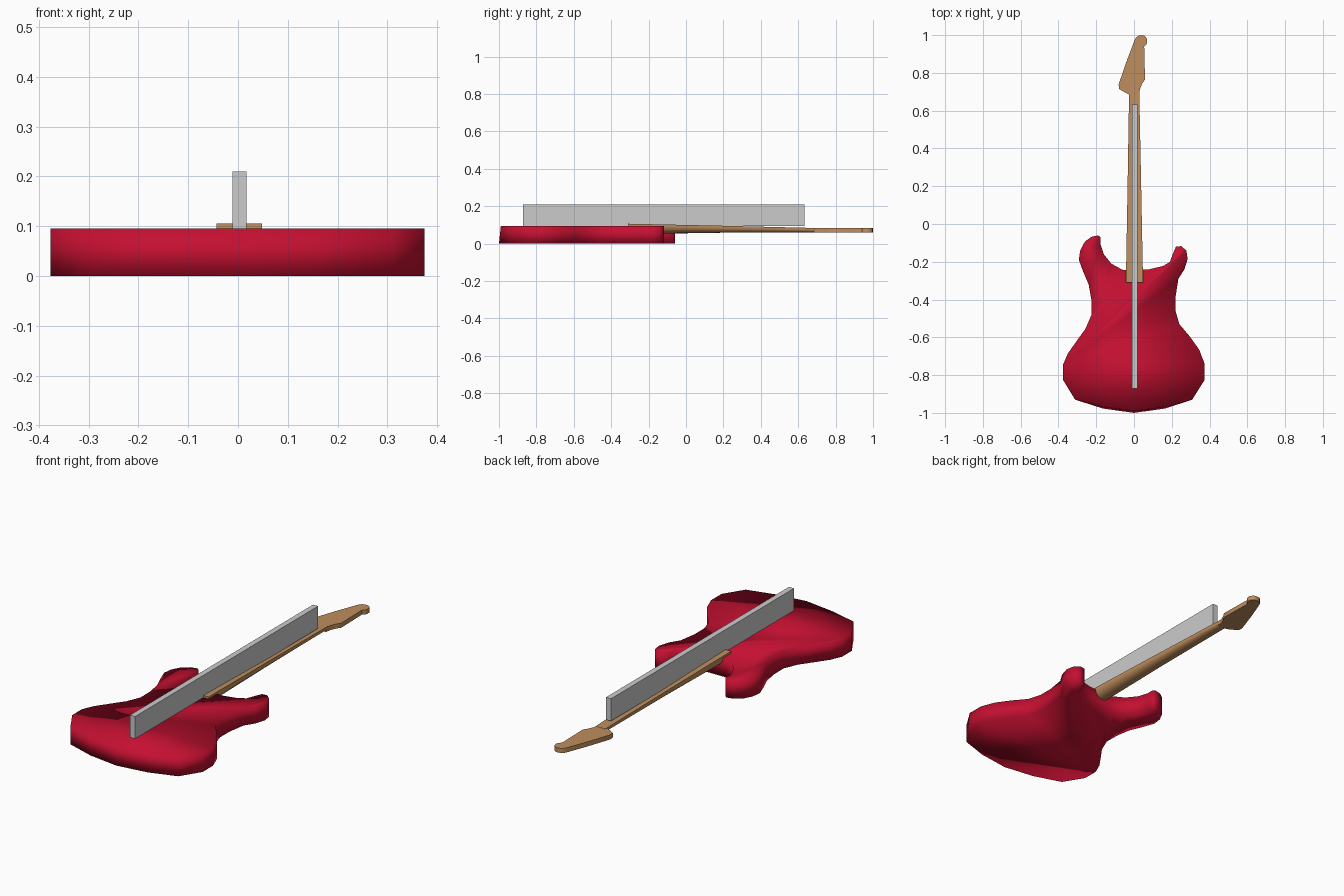
import bpy, bmesh, math

if "Cube" in bpy.data.objects:
    bpy.data.objects.remove(bpy.data.objects["Cube"])


def material(name, rgb):
    m = bpy.data.materials.new(name)
    m.diffuse_color = (*rgb, 1)
    m.use_nodes = True
    m.node_tree.nodes["Principled BSDF"].inputs["Base Color"].default_value = m.diffuse_color
    return m


def finish(bm, name, mat=None):
    bmesh.ops.recalc_face_normals(bm, faces=bm.faces)
    me = bpy.data.meshes.new(name)
    bm.to_mesh(me)
    bm.free()
    ob = bpy.data.objects.new(name, me)
    bpy.context.collection.objects.link(ob)
    if mat:
        me.materials.append(mat)
    return ob


def loft(name, rings, mat=None):
    """Join rings of equal length with quads and cap both ends."""
    bm = bmesh.new()
    vs = [[bm.verts.new(p) for p in r] for r in rings]
    n = len(vs[0])
    for a, b in zip(vs, vs[1:]):
        for i in range(n):
            j = (i + 1) % n
            bm.faces.new((a[i], a[j], b[j], b[i]))
    bm.faces.new(vs[0])
    bm.faces.new(vs[-1])
    return finish(bm, name, mat)


def smooth_by_angle(ob, deg):
    bpy.ops.object.select_all(action='DESELECT')
    bpy.context.view_layer.objects.active = ob
    ob.select_set(True)
    bpy.ops.object.shade_smooth_by_angle(angle=math.radians(deg))


red = material("red_paint", (0.55, 0.005, 0.03))
wood = material("maple", (0.52, 0.27, 0.11))

# Body: double-horned outline, soft shaded all round
outline = [
    (-.19, -.06), (-.225, -.068), (-.26, -.093), (-.285, -.14), (-.292, -.19),
    (-.27, -.25), (-.24, -.32), (-.226, -.40), (-.225, -.48), (-.257, -.555),
    (-.29, -.60), (-.35, -.685), (-.376, -.745), (-.376, -.825), (-.312, -.93),
    (-.165, -.977), (0, -1), (.165, -.977), (.308, -.93), (.374, -.825),
    (.374, -.74), (.345, -.665), (.295, -.595), (.24, -.53), (.22, -.46),
    (.22, -.385), (.235, -.29), (.267, -.24), (.284, -.185), (.277, -.14),
    (.25, -.117), (.222, -.12), (.207, -.155), (.19, -.20), (.155, -.222),
    (.08, -.24), (-.06, -.243), (-.12, -.21), (-.16, -.16), (-.178, -.105),
    (-.177, -.07)]
bottom = [(x, y, 0) for x, y in outline]
top = [(x, y + (.01 if y < -.95 else 0), .095) for x, y in outline]
body = loft("body", [bottom, top], red)
for p in body.data.polygons:
    p.use_smooth = True


# Neck: flat fingerboard on top, rounded back, tapering to the nut
def neck_ring(y, left, right, z_top, z_bot):
    c, w, side = (left + right) / 2, (right - left) / 2, z_top - .012
    ring = [(left, y, z_top), (right, y, z_top)]
    for i in range(9):
        a = math.pi * i / 8
        ring.append((c + w * math.cos(a), y, side - (side - z_bot) * math.sin(a)))
    return ring


neck = loft("neck", [neck_ring(-.31, -.043, .048, .106, .05),
                     neck_ring(.2, -.034, .038, .095, .058),
                     neck_ring(.70, -.026, .028, .083, .06)], wood)
smooth_by_angle(neck, 40)

# Headstock: flat plate with a hooked tip
head = [(-.027, .685), (-.08, .715), (-.081, .74), (-.04, .86), (0, .965),
        (.008, .984), (.02, .996), (.04, 1), (.057, .996), (.068, .982),
        (.07, .965), (.066, .952), (.054, .94), (.056, .87), (.058, .765),
        (.042, .74), (.032, .715), (.026, .685)]
headstock = loft("headstock", [[(x, y, z) for x, y in head]
                               for z in (.058, .082)], wood)
smooth_by_angle(headstock, 40)

# Grey upright bar standing along the strings' path
bm = bmesh.new()
bmesh.ops.create_cube(bm, size=1)
for v in bm.verts:
    v.co = (.003 + v.co.x * .029, -.119 + v.co.y * 1.503, .152 + v.co.z * .116)
finish(bm, "string_bar")
